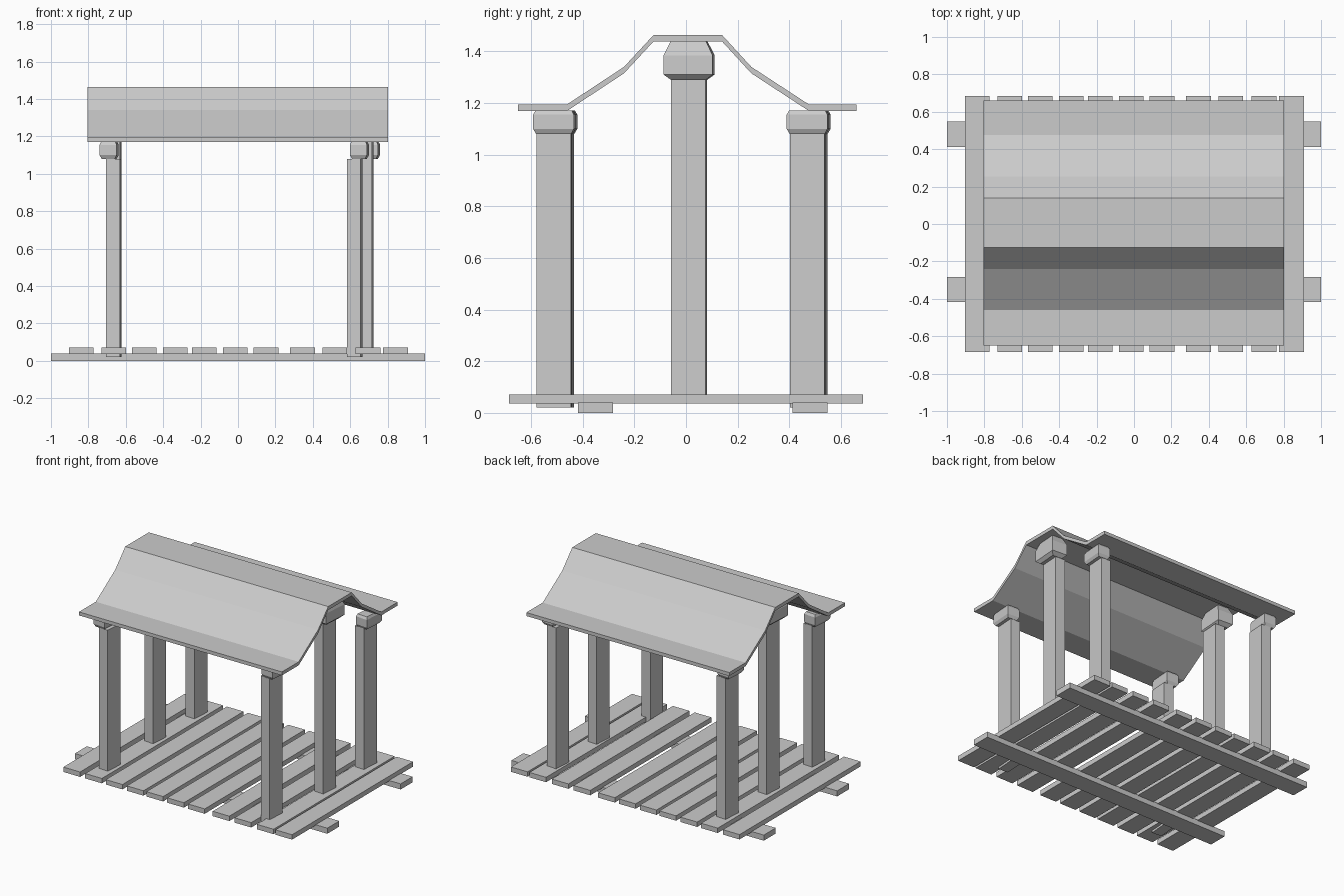
import bpy
import bmesh
from math import radians
from mathutils import Matrix

if "Cube" in bpy.data.objects:
    bpy.data.objects.remove(bpy.data.objects["Cube"], do_unlink=True)

# One plain material for the whole shelter
COLOUR = (0.6, 0.6, 0.6, 1)
grey = bpy.data.materials.new("plain_grey")
grey.use_nodes = True
grey.diffuse_color = COLOUR
grey.node_tree.nodes["Principled BSDF"].inputs["Base Color"].default_value = COLOUR


def add_object(name, bm):
    bmesh.ops.recalc_face_normals(bm, faces=bm.faces)
    mesh = bpy.data.meshes.new(name)
    bm.to_mesh(mesh)
    bm.free()
    mesh.materials.append(grey)
    obj = bpy.data.objects.new(name, mesh)
    bpy.context.collection.objects.link(obj)
    return obj


def box(name, centre, size):
    bm = bmesh.new()
    bmesh.ops.create_cube(bm, size=1)
    bmesh.ops.scale(bm, vec=size, verts=bm.verts)
    bmesh.ops.translate(bm, vec=centre, verts=bm.verts)
    return add_object(name, bm)


def loft(name, rings, offset, turn):
    """Stack rectangular rings (z, half x, half y) into a closed solid."""
    bm = bmesh.new()
    loops = [[bm.verts.new((sx * hx, sy * hy, z))
              for sx, sy in ((-1, -1), (1, -1), (1, 1), (-1, 1))]
             for z, hx, hy in rings]
    for low, high in zip(loops, loops[1:]):
        for i in range(4):
            j = (i + 1) % 4
            bm.faces.new((low[i], low[j], high[j], high[i]))
    bm.faces.new(loops[0][::-1])
    bm.faces.new(loops[-1])
    bm.transform(Matrix.Translation(offset) @ Matrix.Rotation(turn, 4, "Z"))
    return add_object(name, bm)


# Runners under the deck
for name, y in (("front_runner", -0.35), ("back_runner", 0.48)):
    box(name, (0, y, 0.02), (2, 0.135, 0.04))

# Unevenly spaced deck planks
plank_centres = (-0.838, -0.665, -0.502, -0.335, -0.18, -0.015,
                 0.15, 0.345, 0.518, 0.695, 0.842)
for i, x in enumerate(plank_centres):
    box(f"deck_plank_{i + 1}", (x, 0, 0.053), (0.132, 1.37, 0.035))

# Posts, each turned slightly, with a flared cap set towards the outside
LOW_CAP = ((1.08, 0.035, 0.068), (1.10, 0.046, 0.079),
           (1.155, 0.046, 0.079), (1.172, 0.038, 0.07))
HIGH_CAP = ((1.29, 0.037, 0.068), (1.31, 0.058, 0.095),
            (1.385, 0.058, 0.095), (1.44, 0.04, 0.068))
posts = (
    ("front_left", 0.624, -0.51, LOW_CAP),
    ("middle_left", 0.683, 0.012, HIGH_CAP),
    ("back_left", 0.683, 0.472, LOW_CAP),
    ("front_right", -0.664, -0.503, LOW_CAP),
    ("middle_right", -0.664, 0.012, HIGH_CAP),
    ("back_right", -0.664, 0.478, LOW_CAP),
)
TURN = radians(-4)
for name, x, y, cap in posts:
    foot = 0.045 if cap is HIGH_CAP else 0.02
    loft(name + "_post", ((foot, 0.037, 0.067), (cap[0][0], 0.037, 0.067)),
         (x, y, 0), TURN)
    outward = 0.025 if x > 0 else -0.025
    loft(name + "_cap", cap, (x + outward, y, 0), TURN)

# Bent sheet roof: one profile thickened downwards and extruded along x
profile = ((-0.65, 1.195), (-0.46, 1.195), (-0.24, 1.34), (-0.126, 1.463),
           (0.14, 1.463), (0.253, 1.34), (0.475, 1.195), (0.66, 1.195))
bm = bmesh.new()
rows = []
for x in (-0.805, 0.803):
    rows.append([bm.verts.new((x, y, z)) for y, z in profile])
for i in range(len(profile) - 1):
    bm.faces.new((rows[0][i], rows[1][i], rows[1][i + 1], rows[0][i + 1]))
solid = bmesh.ops.extrude_face_region(bm, geom=bm.faces[:], use_keep_orig=True)
lower = [v for v in solid["geom"] if isinstance(v, bmesh.types.BMVert)]
bmesh.ops.translate(bm, vec=(0, 0, -0.025), verts=lower)
add_object("roof", bm)
